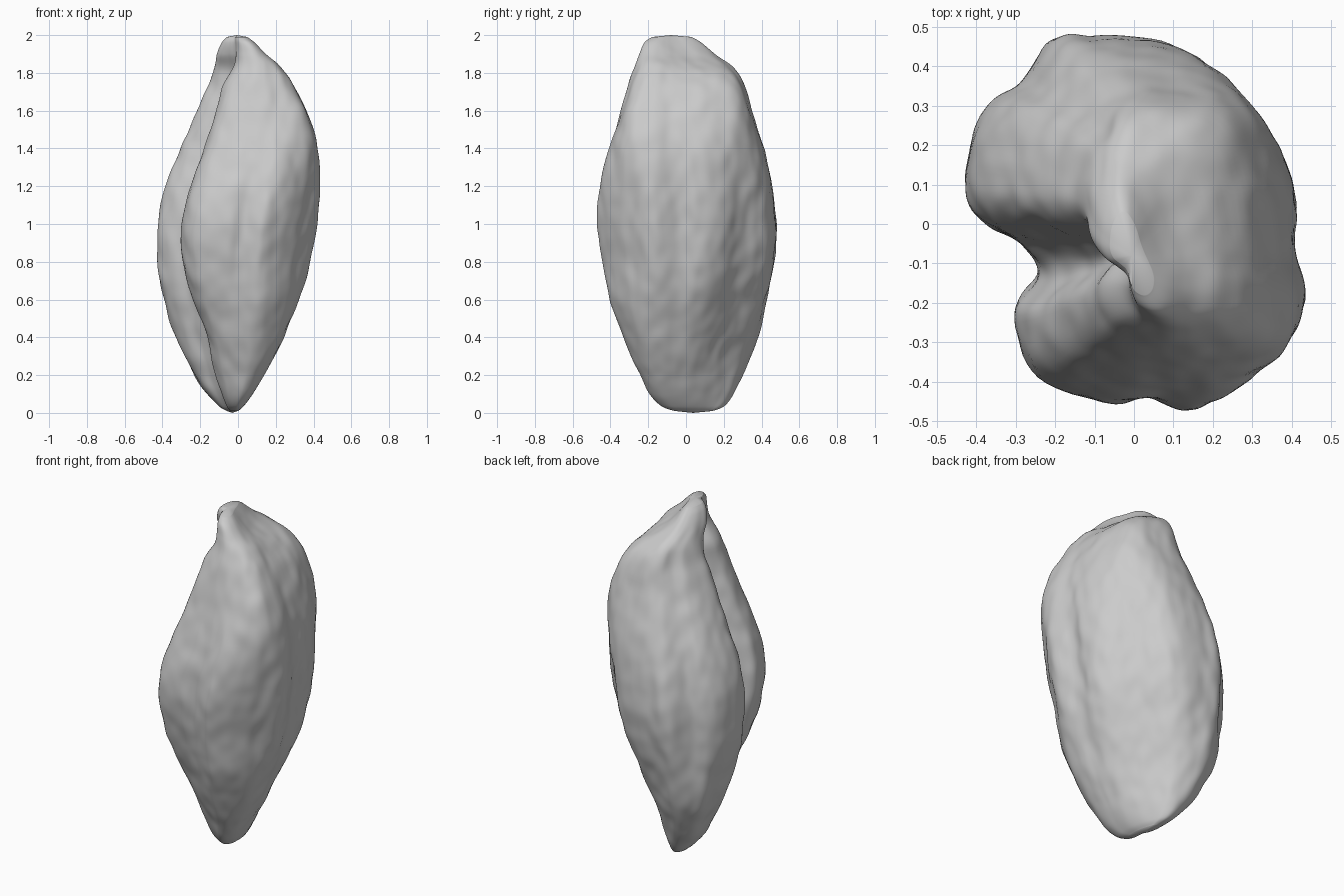
import bpy, bmesh, math
from mathutils import Vector, noise

if "Cube" in bpy.data.objects:
    bpy.data.objects.remove(bpy.data.objects["Cube"])

SEGMENTS, RINGS = 184, 150

# Lobed cross-sections, all at one size: the groove lies between the two lobes
BASE = [(.38, 0), (.42, -.11), (.43, -.24), (.41, -.36), (.33, -.44), (.22, -.475),
        (.1, -.46), (0, -.43), (-.1, -.38), (-.16, -.26), (-.15, -.15),
        (-.22, -.07), (-.36, .02), (-.42, .12), (-.43, .24), (-.42, .36), (-.36, .43),
        (-.26, .475), (-.14, .475), (0, .42), (.1, .33), (.2, .23), (.3, .12)]
MIDDLE = [(.41, .07), (.40, -.03), (.43, -.18), (.35, -.31), (.24, -.42), (.14, -.475),
          (.04, -.445), (-.06, -.45), (-.24, -.39), (-.30, -.23), (-.24, -.13),
          (-.28, -.06), (-.38, 0), (-.43, .08), (-.42, .2), (-.36, .31), (-.28, .36),
          (-.2, .47), (-.08, .48), (.1, .46), (.2, .38), (.27, .29), (.37, .19)]
SHOULDER = [(.41, .02), (.42, -.12), (.43, -.26), (.42, -.37), (.34, -.44), (.2, -.47),
            (.06, -.475), (-.08, -.45), (-.23, -.38), (-.27, -.24), (-.18, -.13),
            (-.22, -.06), (-.36, 0), (-.43, .08), (-.41, .2), (-.36, .31), (-.28, .37),
            (-.2, .45), (-.08, .48), (.08, .47), (.22, .44), (.32, .36), (.38, .2)]
CROWN = [(.25, 0), (.33, -.1), (.4, -.2), (.43, -.3), (.4, -.4), (.32, -.46),
         (.22, -.475), (.11, -.45), (.02, -.4), (-.05, -.3), (-.1, -.19),
         (-.22, -.12), (-.36, -.05), (-.43, .05), (-.43, .17), (-.41, .27), (-.36, .36),
         (-.29, .43), (-.2, .48), (-.09, .46), (.01, .38), (.1, .26), (.17, .12)]

# Extent at each level: z, x min, x max, y min, y max
LEVELS = [(.01, -.06, .0, -.06, .14), (.035, -.1, .03, -.13, .2), (.1, -.16, .08, -.195, .25),
          (.2, -.23, .14, -.245, .3), (.4, -.325, .24, -.33, .38), (.6, -.39, .325, -.4, .43),
          (.8, -.425, .38, -.445, .465), (1, -.425, .415, -.475, .475),
          (1.2, -.38, .43, -.455, .455), (1.4, -.305, .42, -.405, .41),
          (1.6, -.215, .36, -.345, .35), (1.8, -.135, .255, -.28, .275),
          (1.9, -.11, .15, -.245, .15), (1.96, -.085, .09, -.22, .08), (1.99, -.06, .05, -.18, .03)]


def spline(points, t, closed=False):
    """Catmull-Rom point at t (0 to 1) along a list of tuples."""
    n = len(points)
    f = t * (n if closed else n - 1)
    i = min(int(f), n - 1 if closed else n - 2)
    f -= i
    pick = lambda k: Vector(points[k % n] if closed else points[max(0, min(n - 1, k))])
    a, b, c, d = (pick(i + k) for k in (-1, 0, 1, 2))
    return b + (c - a) * f / 2 + (a * 2 - b * 5 + c * 4 - d) * f**2 / 2 \
        + (b * 3 - a - c * 3 + d) * f**3 / 2


def sample(outline):
    return [spline(outline, -s / SEGMENTS % 1, True) for s in range(SEGMENTS)]


SECTIONS = [(.15, sample(BASE)), (.95, sample(MIDDLE)), (1.7, sample(SHOULDER)), (1.98, sample(CROWN))]


def section_at(z):
    """Cross-section blended smoothly between its neighbours in height."""
    for (z0, low), (z1, high) in zip(SECTIONS, SECTIONS[1:]):
        if z < z1:
            break
    f = max(0, min(1, (z - z0) / (z1 - z0)))
    f = f * f * (3 - 2 * f)
    return [a.lerp(b, f) for a, b in zip(low, high)]


def lumps(p):
    """Fine wrinkles that fade out at both ends."""
    q = Vector((p.x, p.y, p.z * .6))
    fade = max(0, min(1, p.z / .2, (2 - p.z) / .2))
    return fade * (.009 * noise.noise(q * 6) + .006 * noise.noise(q * 15))


# Loft the seed from bottom to top
bm = bmesh.new()
rings = []
for r in range(RINGS + 1):
    z, x0, x1, y0, y1 = spline(LEVELS, r / RINGS)
    ring = []
    for p in section_at(z):
        u, v = (p.x + .43) / .86, (p.y + .475) / .955
        ring.append(bm.verts.new((x0 + (x1 - x0) * u, y0 + (y1 - y0) * v, z)))
    rings.append(ring)
for low, high in zip(rings, rings[1:]):
    for s in range(SEGMENTS):
        t = (s + 1) % SEGMENTS
        bm.faces.new((low[s], low[t], high[t], high[s]))

# Blunt ends
for ring, end in ((rings[0], 0), (rings[-1], 2)):
    centre = sum((v.co for v in ring), Vector()) / SEGMENTS
    tip = bm.verts.new((centre.x, centre.y, end))
    for s in range(SEGMENTS):
        bm.faces.new((ring[s], ring[(s + 1) % SEGMENTS], tip))

bmesh.ops.recalc_face_normals(bm, faces=bm.faces[:])
bm.normal_update()
moves = [(v, v.normal * lumps(v.co)) for v in bm.verts]
for v, move in moves:
    v.co += move

mesh = bpy.data.meshes.new("seed")
bm.to_mesh(mesh)
bm.free()
seed = bpy.data.objects.new("seed", mesh)
bpy.context.collection.objects.link(seed)

# Single plain grey
grey = bpy.data.materials.new("plain grey")
grey.use_nodes = True
colour = (.6, .6, .6, 1)
grey.diffuse_color = colour
grey.node_tree.nodes["Principled BSDF"].inputs["Base Color"].default_value = colour
mesh.materials.append(grey)

bpy.context.view_layer.objects.active = seed
seed.select_set(True)
bpy.ops.object.shade_smooth_by_angle(angle=math.radians(60))
